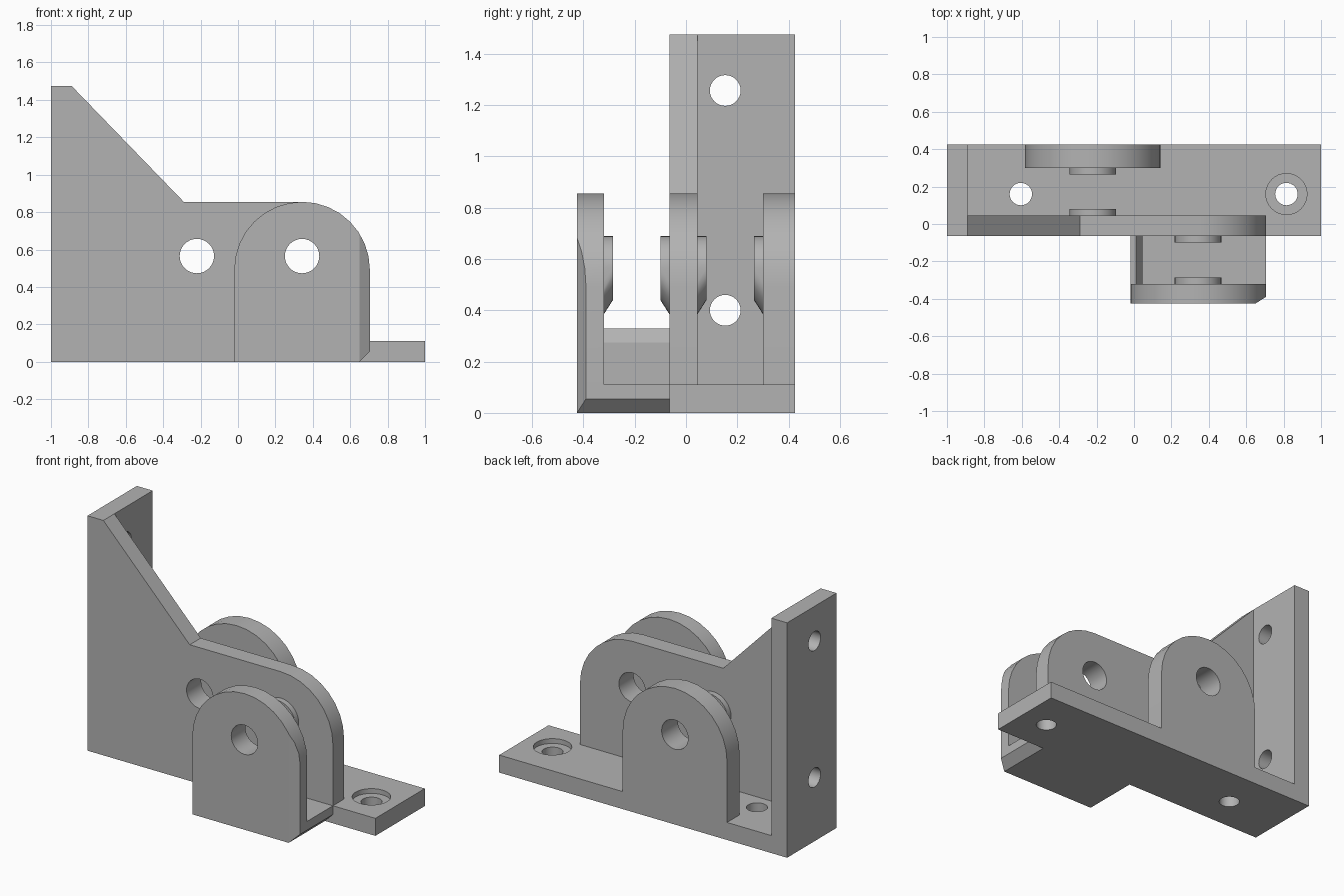
import bpy, bmesh, math
from mathutils import Vector

cube = bpy.data.objects.get("Cube")
if cube:
    bpy.data.objects.remove(cube, do_unlink=True)

grey = bpy.data.materials.new("plain_grey")
grey.use_nodes = True
colour = (0.45, 0.45, 0.45, 1)
grey.diffuse_color = colour
grey.node_tree.nodes["Principled BSDF"].inputs["Base Color"].default_value = colour

# Shared dimensions
PLATE = 0.11                     # plate thickness
FRONT, BACK = -0.425, 0.425      # outer faces in y
RIB_F, RIB_B = -0.065, 0.045     # faces of the centre rib
LUG_F, LUG_B = -0.32, 0.30       # inner faces of the outer lugs
TOP, PIN_Z, RADIUS = 0.855, 0.565, 0.3625
FRONT_PIN, REAR_PIN = 0.3425, -0.22
PLACE = {"x": lambda a, b, t: (t, a, b),
         "y": lambda a, b, t: (a, t, b),
         "z": lambda a, b, t: (a, b, t)}


def new_object(name, bm):
    bmesh.ops.recalc_face_normals(bm, faces=bm.faces)
    mesh = bpy.data.meshes.new(name)
    bm.to_mesh(mesh)
    bm.free()
    mesh.materials.append(grey)
    obj = bpy.data.objects.new(name, mesh)
    bpy.context.collection.objects.link(obj)
    return obj


def prism(name, outline, axis, start, end):
    """Extrude a flat outline along an axis."""
    bm = bmesh.new()
    face = bm.faces.new([bm.verts.new(PLACE[axis](a, b, start)) for a, b in outline])
    out = bmesh.ops.extrude_face_region(bm, geom=[face])
    move = Vector(PLACE[axis](0, 0, end - start))
    verts = [v for v in out["geom"] if isinstance(v, bmesh.types.BMVert)]
    bmesh.ops.translate(bm, verts=verts, vec=move)
    return new_object(name, bm)


def rect(a0, a1, b0, b1):
    return [(a0, b0), (a1, b0), (a1, b1), (a0, b1)]


def arc(a, b, r, start, end, steps):
    angles = [math.radians(start + (end - start) * i / steps) for i in range(steps + 1)]
    return [(a + r * math.cos(t), b + r * math.sin(t)) for t in angles]


def circle(a, b, r):
    return arc(a, b, r, 0, 360, 32)[:-1]


def lug(name, x, y0, y1):
    """Upright ear with a round top."""
    outline = [(x - RADIUS, 0), (x + RADIUS, 0)]
    outline += arc(x, TOP - RADIUS, RADIUS, 0, 180, 16)
    return prism(name, outline, "y", y0, y1)


def boss(name, x, wall, side):
    """Round spacer around a pin hole, with a sloped support underneath."""
    bm = bmesh.new()
    for depth, drop in ((0.035, 0), (0, 0), (0, 0.055), (-0.03, 0), (-0.03, 0.055)):
        for a, b in circle(x, PIN_Z - drop, 0.125):
            bm.verts.new((a, wall + side * depth, b))
    hull = bmesh.ops.convex_hull(bm, input=bm.verts)
    loose = {v for v in hull["geom_interior"] + hull["geom_unused"]
             if isinstance(v, bmesh.types.BMVert)}
    bmesh.ops.delete(bm, geom=list(loose), context="VERTS")
    bmesh.ops.dissolve_limit(bm, angle_limit=0.01, verts=bm.verts, edges=bm.edges)
    return new_object(name, bm)


def combine(target, tool, operation):
    mod = target.modifiers.new(tool.name, "BOOLEAN")
    mod.operation, mod.solver, mod.object = operation, "EXACT", tool
    bpy.context.view_layer.update()
    evaluated = target.evaluated_get(bpy.context.evaluated_depsgraph_get())
    mesh = bpy.data.meshes.new_from_object(evaluated)
    target.modifiers.clear()
    target.data = mesh
    bpy.data.objects.remove(tool, do_unlink=True)


# Long base plate, which everything is joined to
bracket = prism("clevis_bracket", rect(-1, 1, RIB_F, BACK), "z", 0, PLATE)

# Upright mounting wall and the tapering centre rib
rib = [(-1, 0), (FRONT_PIN + RADIUS, 0)]
rib += arc(FRONT_PIN, TOP - RADIUS, RADIUS, 0, 90, 8)
rib += [(-0.29, TOP), (-0.89, 1.475), (-1, 1.475)]
left, right = FRONT_PIN - RADIUS, FRONT_PIN + RADIUS

# Low stop at the closed end of the clevis, with a sloped inner edge
stop = [(left, 0), (0.045, 0), (0.045, 0.275), (0.01, 0.33), (left, 0.33)]

parts = [
    prism("mounting_wall", rect(RIB_F, BACK, 0, 1.475), "x", -1, -1 + PLATE),
    prism("centre_rib", rib, "y", RIB_F, RIB_B),
    lug("rear_lug", REAR_PIN, LUG_B, BACK),
    lug("front_lug", FRONT_PIN, FRONT, LUG_F),
    prism("clevis_floor", rect(left, right, 0, PLATE), "y", FRONT, RIB_F + 0.03),
    prism("clevis_stop", stop, "y", LUG_F - 0.03, RIB_F + 0.03),
    boss("front_lug_boss", FRONT_PIN, LUG_F, 1),
    boss("rib_front_boss", FRONT_PIN, RIB_F, -1),
    boss("rib_rear_boss", REAR_PIN, RIB_B, 1),
    boss("rear_lug_boss", REAR_PIN, LUG_B, -1),
]
for part in parts:
    combine(bracket, part, "UNION")

# Pin holes, screw holes, counterbore and chamfers on the clevis corner
cutters = [
    prism("rear_pin_hole", circle(REAR_PIN, PIN_Z, 0.092), "y", -0.6, 0.6),
    prism("front_pin_hole", circle(FRONT_PIN, PIN_Z, 0.092), "y", -0.6, 0.6),
    prism("base_hole_inner", circle(-0.605, 0.16, 0.06), "z", -0.1, 0.2),
    prism("base_hole_outer", circle(0.815, 0.16, 0.06), "z", -0.1, 0.2),
    prism("counterbore", circle(0.815, 0.16, 0.11), "z", PLATE - 0.03, 0.2),
    prism("wall_hole_lower", circle(0.153, 0.4, 0.06), "x", -1.1, -0.8),
    prism("wall_hole_upper", circle(0.153, 1.257, 0.06), "x", -1.1, -0.8),
    prism("side_chamfer", [(0.595, -0.46), (0.76, -0.46), (0.76, -0.355)], "z", -0.1, 1),
    prism("bottom_chamfer", [(0.595, -0.055), (0.76, -0.055), (0.76, 0.11)], "y", -0.6, RIB_F),
]
for cutter in cutters:
    combine(bracket, cutter, "DIFFERENCE")

# Smooth round surfaces, keep machined edges sharp
bracket.data.materials.clear()
bracket.data.materials.append(grey)
bpy.ops.object.select_all(action="DESELECT")
bracket.select_set(True)
bpy.context.view_layer.objects.active = bracket
bpy.ops.object.shade_smooth_by_angle(angle=math.radians(25))
